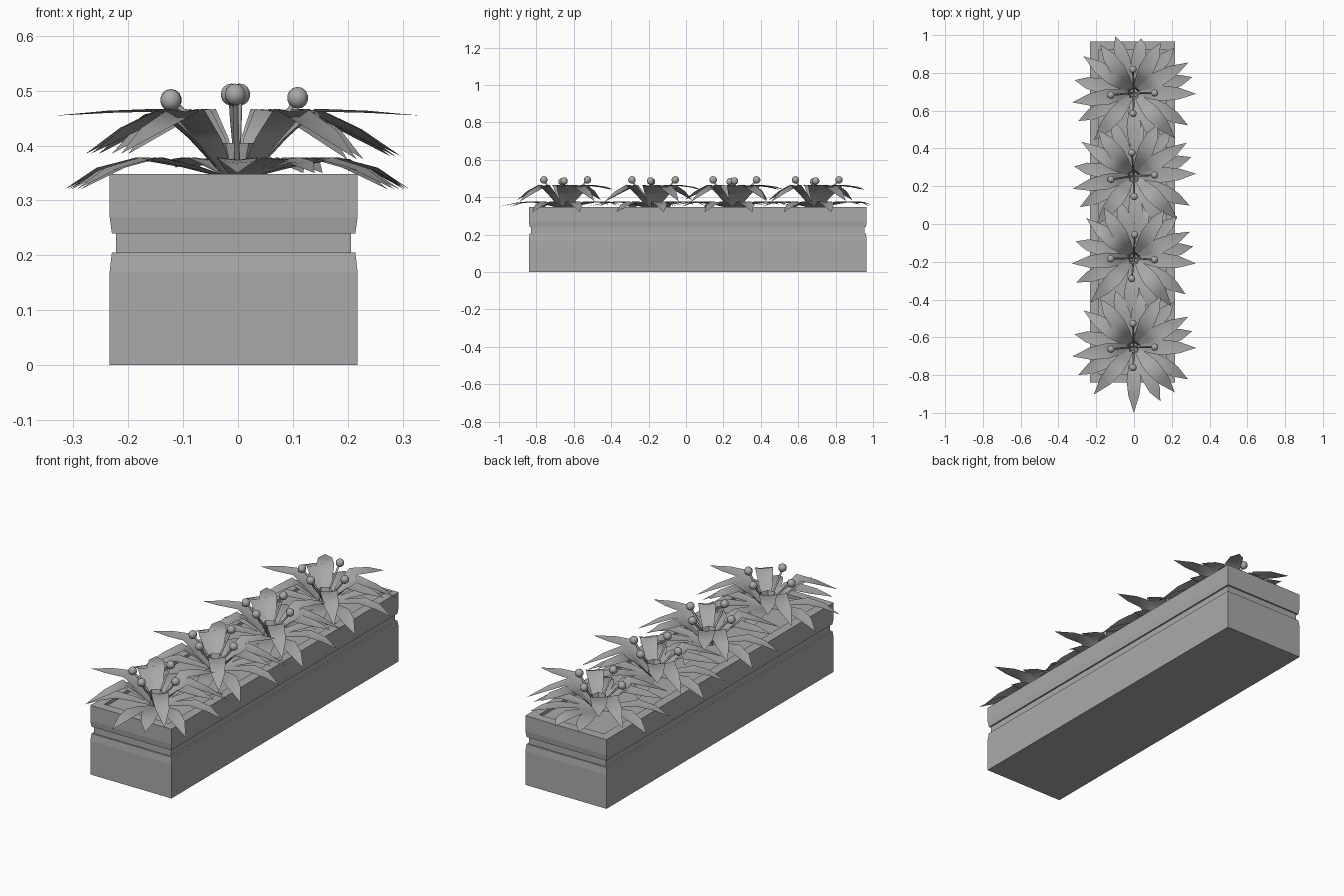
import bpy, bmesh, math
from mathutils import Vector

cube = bpy.data.objects.get("Cube")
if cube:
    bpy.data.objects.remove(cube, do_unlink=True)

grey = bpy.data.materials.new("plain grey")
grey.use_nodes = True
colour = (0.4, 0.4, 0.4, 1)
grey.diffuse_color = colour
grey.node_tree.nodes["Principled BSDF"].inputs["Base Color"].default_value = colour


def finish(name, bm, smooth=False):
    mesh = bpy.data.meshes.new(name)
    bm.to_mesh(mesh)
    bm.free()
    mesh.materials.append(grey)
    for p in mesh.polygons:
        p.use_smooth = smooth
    obj = bpy.data.objects.new(name, mesh)
    bpy.context.collection.objects.link(obj)


# Planter box: stacked rectangles with a groove, a rim and a shallow soil bed
def planter():
    bm = bmesh.new()
    cx, cy, hx, hy = -0.008, 0.063, 0.226, 0.903
    profile = [(0, 0), (0, 0.17), (0.004, 0.205), (0.012, 0.205), (0.012, 0.24),
               (0.004, 0.24), (0, 0.27), (0, 0.348), (0.046, 0.348), (0.046, 0.332)]
    rings = []
    for inset, z in profile:
        x, y = hx - inset, hy - inset
        rings.append([bm.verts.new((cx + sx * x, cy + sy * y, z))
                      for sx, sy in ((-1, -1), (1, -1), (1, 1), (-1, 1))])
    for a, b in zip(rings, rings[1:]):
        for i in range(4):
            j = (i + 1) % 4
            bm.faces.new((a[i], a[j], b[j], b[i]))
    bm.faces.new(rings[0][::-1])
    bm.faces.new(rings[-1])
    finish("planter_box", bm)


# One leaf: a slightly creased strip that follows a bent path and ends in a point
def add_leaf(bm, centre, angle, path, widths):
    out = Vector((math.cos(angle), math.sin(angle), 0))
    side = Vector((-out.y, out.x, 0))
    rows = []
    for (r, z), w in zip(path, widths):
        mid = centre + out * r + Vector((0, 0, z))
        lift = Vector((0, 0, 0.12 * w))
        rows.append([bm.verts.new(p) for p in
                     (mid - side * w + lift, mid, mid + side * w + lift)])
    for a, b in zip(rows, rows[1:]):
        for i in (0, 1):
            bm.faces.new((a[i], b[i], b[i + 1], a[i + 1]))
    r, z = path[-1]
    tip = bm.verts.new(centre + out * r + Vector((0, 0, z)))
    for i in (0, 1):
        bm.faces.new((rows[-1][i], tip, rows[-1][i + 1]))


# Angle, reach and tip height of each leaf
LOW = [(15, 0.32, 0.32), (48, 0.32, 0.36), (82, 0.29, 0.35), (108, 0.315, 0.36),
       (168, 0.32, 0.32), (207, 0.33, 0.32), (270, 0.35, 0.35),
       (296, 0.32, 0.35), (329, 0.335, 0.32)]
TALL = [(-1, 0.33, 0.455), (29, 0.33, 0.38), (62, 0.3, 0.44), (125, 0.31, 0.44),
        (144, 0.33, 0.385), (189, 0.33, 0.455), (230, 0.33, 0.385), (312, 0.325, 0.375)]


def leaves(name, centre, turn):
    bm = bmesh.new()
    for deg, reach, tip in LOW:
        path = [(0.02, 0.34), (0.1, 0.36), (0.18, 0.374),
                (0.255, 0.366 + (tip - 0.345) * 0.4), (reach, tip)]
        add_leaf(bm, centre, math.radians(deg + turn), path, (0.012, 0.028, 0.038, 0.03))
    for deg, reach, tip in TALL:
        path = [(0.02, 0.34), (0.085, 0.41), (0.145, 0.462),
                (0.235, 0.462 + (tip - 0.46) * 0.45), (reach, tip)]
        add_leaf(bm, centre, math.radians(deg + turn), path, (0.014, 0.032, 0.041, 0.032))
    finish(name, bm, smooth=True)


# Open five-sided cup in the heart of each plant
def heart(name, centre):
    bm = bmesh.new()
    rings = [[bm.verts.new(centre + Vector((r * math.cos(a), r * math.sin(a), z)))
              for a in (math.tau * i / 5 + 0.3 for i in range(5))]
             for r, z in ((0.03, 0.332), (0.026, 0.375), (0.036, 0.405))]
    for a, b in zip(rings, rings[1:]):
        for i in range(5):
            j = (i + 1) % 5
            bm.faces.new((a[i], a[j], b[j], b[i]))
    finish(name, bm)


# Bent stalks with round buds on their ends
def stalks(name, centre, turn):
    curve = bpy.data.curves.new(name + "_stalks", "CURVE")
    curve.dimensions = "3D"
    curve.bevel_depth = 0.005
    curve.bevel_resolution = 1
    curve.materials.append(grey)
    buds = bmesh.new()
    for deg, reach, top in ((-1, 0.11, 0.487), (92, 0.123, 0.493),
                            (186, 0.122, 0.483), (268, 0.11, 0.493)):
        a = math.radians(deg + turn)
        out = Vector((math.cos(a), math.sin(a), 0))
        points = [centre + out * r + Vector((0, 0, z)) for r, z in
                  ((0.005, 0.34), (0.045, 0.405), (0.085, 0.45), (reach, top))]
        spline = curve.splines.new("POLY")
        spline.points.add(len(points) - 1)
        for p, co in zip(spline.points, points):
            p.co = (*co, 1)
        ball = bmesh.ops.create_uvsphere(buds, u_segments=10, v_segments=7, radius=0.02)
        bmesh.ops.translate(buds, verts=ball["verts"], vec=points[-1])
    obj = bpy.data.objects.new(name + "_stalks", curve)
    bpy.context.collection.objects.link(obj)
    finish(name + "_buds", buds, smooth=True)


planter()
for n, (y, turn) in enumerate(((-0.65, 0), (-0.18, -4), (0.255, 3), (0.695, 0)), 1):
    centre = Vector((-0.001, y, 0))
    leaves(f"plant_{n}_leaves", centre, turn)
    heart(f"plant_{n}_heart", centre)
    stalks(f"plant_{n}", centre, turn)
